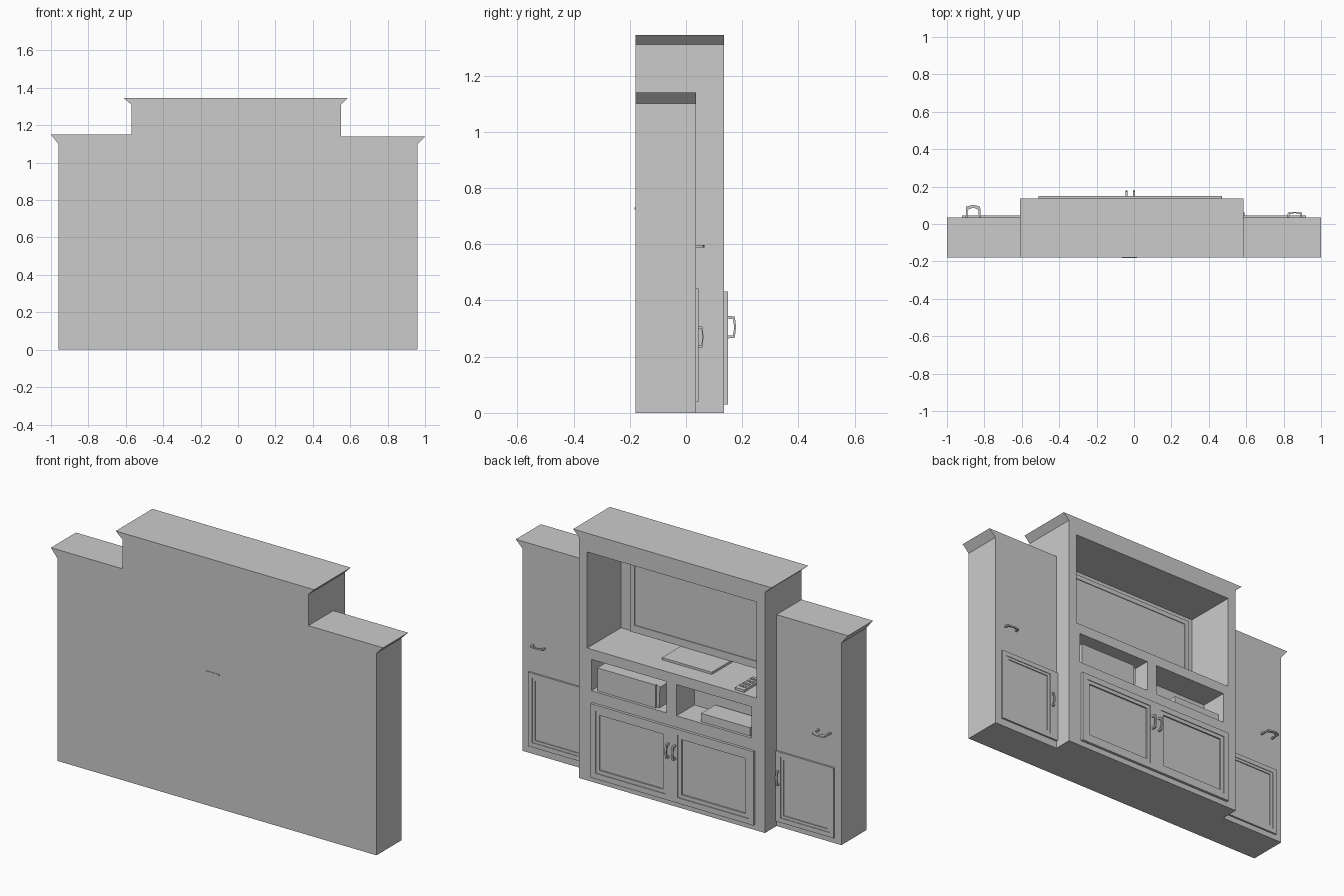
import bpy
import bmesh
from mathutils import Vector

if "Cube" in bpy.data.objects:
    bpy.data.objects.remove(bpy.data.objects["Cube"])

grey = bpy.data.materials.new("plain grey")
grey.use_nodes = True
COLOUR = (0.6, 0.6, 0.6, 1)
grey.diffuse_color = COLOUR
grey.node_tree.nodes["Principled BSDF"].inputs["Base Color"].default_value = COLOUR


def finish(name, bm):
    bmesh.ops.recalc_face_normals(bm, faces=bm.faces)
    mesh = bpy.data.meshes.new(name)
    bm.to_mesh(mesh)
    bm.free()
    mesh.materials.append(grey)
    obj = bpy.data.objects.new(name, mesh)
    bpy.context.collection.objects.link(obj)
    return obj


def prism(name, outline, y0, y1):
    """Extrude an x-z outline along y."""
    bm = bmesh.new()
    face = bm.faces.new([bm.verts.new((x, y0, z)) for x, z in outline])
    top = bmesh.ops.extrude_face_region(bm, geom=[face])["geom"]
    moved = [v for v in top if isinstance(v, bmesh.types.BMVert)]
    bmesh.ops.translate(bm, verts=moved, vec=(0, y1 - y0, 0))
    return finish(name, bm)


def box(name, x0, x1, y0, y1, z0, z1):
    return prism(name, [(x0, z0), (x1, z0), (x1, z1), (x0, z1)], y0, y1)


def cut(obj, *bounds):
    """Carve a box-shaped recess and discard the cutter."""
    cutter = box("recess_cutter", *bounds)
    cutter.hide_render = True
    mod = obj.modifiers.new("recess", 'BOOLEAN')
    mod.object, mod.operation, mod.solver = cutter, 'DIFFERENCE', 'EXACT'
    bpy.context.view_layer.objects.active = obj
    bpy.ops.object.modifier_apply(modifier=mod.name)
    bpy.data.objects.remove(cutter)


def handle(name, centre, along, length, reach, r=0.005):
    """Bowed pull: a square bar swept from the door, outward and back."""
    axis, out = Vector(along), Vector((0, 1, 0))
    side = axis.cross(out)
    path = [(-0.5, 0), (-0.47, 0.85), (0, 1), (0.47, 0.85), (0.5, 0)]
    inner = [(-0.38, 0), (-0.36, 0.6), (0, 0.78), (0.36, 0.6), (0.38, 0)]
    bm = bmesh.new()
    rings = []
    for (a, b), (c, d) in zip(path, inner):
        ring = []
        for s, t, w in ((a, b, -r), (a, b, r), (c, d, r), (c, d, -r)):
            p = Vector(centre) + axis * s * length + out * t * reach + side * w
            ring.append(bm.verts.new(p))
        rings.append(ring)
    for one, two in zip(rings, rings[1:]):
        for i in range(4):
            j = (i + 1) % 4
            bm.faces.new((one[i], one[j], two[j], two[i]))
    bm.faces.new(rings[0])
    bm.faces.new(rings[-1])
    return finish(name, bm)


BACK, SIDE_Y, MID_Y = -0.18, 0.035, 0.135

# Central cabinet with flared crown and three open compartments
mid = prism("central_cabinet", [(-0.57, 0), (0.55, 0), (0.55, 1.31), (0.585, 1.345),
                                (-0.61, 1.345), (-0.57, 1.31)], BACK, MID_Y)
cut(mid, -0.52, 0.50, -0.155, 0.3, 0.72, 1.243)
for x0, x1 in ((0.024, 0.475), (-0.488, -0.037)):
    cut(mid, x0, x1, -0.02, 0.3, 0.495, 0.665)

# Tall side cabinets, crown flaring on the outer side only
for name, s, inner, top in (("left", 1, 0.55, 1.14), ("right", -1, 0.57, 1.15)):
    prism(name + "_cabinet", [(s * inner, 0), (s * 0.96, 0), (s * 0.96, 1.10),
                              (s * 1.0, top), (s * inner, top)], BACK, SIDE_Y)

# Central double door with stepped panels
doors = box("central_doors", -0.51, 0.47, MID_Y, 0.15, 0.03, 0.432)
for x0, x1 in ((0.015, 0.44), (-0.48, -0.055)):
    cut(doors, x0, x1, 0.146, 0.2, 0.06, 0.40)
    cut(doors, x0 + 0.02, x1 - 0.02, 0.138, 0.2, 0.08, 0.38)
for name, x in (("left", 0.0), ("right", -0.04)):
    handle(name + "_central_handle", (x, 0.15, 0.305), (0, 0, 1), 0.08, 0.028)

# Side doors, door pulls and upper pulls
for name, s, inner, z0, z1, reach in (("left", 1, 0.55, 0.04, 0.443, 0.03),
                                      ("right", -1, 0.57, 0.03, 0.412, 0.068)):
    xs = sorted((s * inner, s * 0.92))
    door = box(name + "_door", xs[0], xs[1], SIDE_Y, 0.045, z0, z1)
    ps = sorted((s * 0.60, s * 0.895))
    cut(door, ps[0], ps[1], 0.042, 0.1, z0 + 0.025, z1 - 0.025)
    cut(door, ps[0] + 0.015, ps[1] - 0.015, 0.037, 0.1, z0 + 0.04, z1 - 0.04)
    handle(name + "_door_handle", (s * 0.585, 0.045, 0.27), (0, 0, 1), 0.08, 0.017)
    handle(name + "_upper_handle", (s * 0.86, SIDE_Y, 0.593), (1, 0, 0), 0.08, reach, 0.004)

# Television with recessed screen, on a flat stand
tv = box("television", -0.47, 0.42, -0.145, -0.12, 0.735, 1.20)
cut(tv, -0.445, 0.395, -0.124, 0, 0.775, 1.175)
box("television_stand", -0.18, 0.12, -0.14, 0.035, 0.719, 0.732)
box("stand_tail", -0.065, 0.015, -0.183, -0.14, 0.724, 0.731)

# Remote control with small buttons
box("remote", -0.43, -0.375, -0.04, 0.115, 0.719, 0.733)
for row in range(4):
    for x in (-0.42, -0.398):
        y = -0.02 + row * 0.032
        box("remote_button", x, x + 0.013, y, y + 0.015, 0.732, 0.737)

# Devices in the lower compartments
box("game_console", 0.10, 0.45, 0.01, 0.12, 0.494, 0.62)
prism("console_end", [(0.085, 0.494), (0.10, 0.494), (0.10, 0.62), (0.08, 0.61)], 0.03, 0.11)
box("disc_player", -0.47, -0.175, 0.0, 0.12, 0.494, 0.54)
